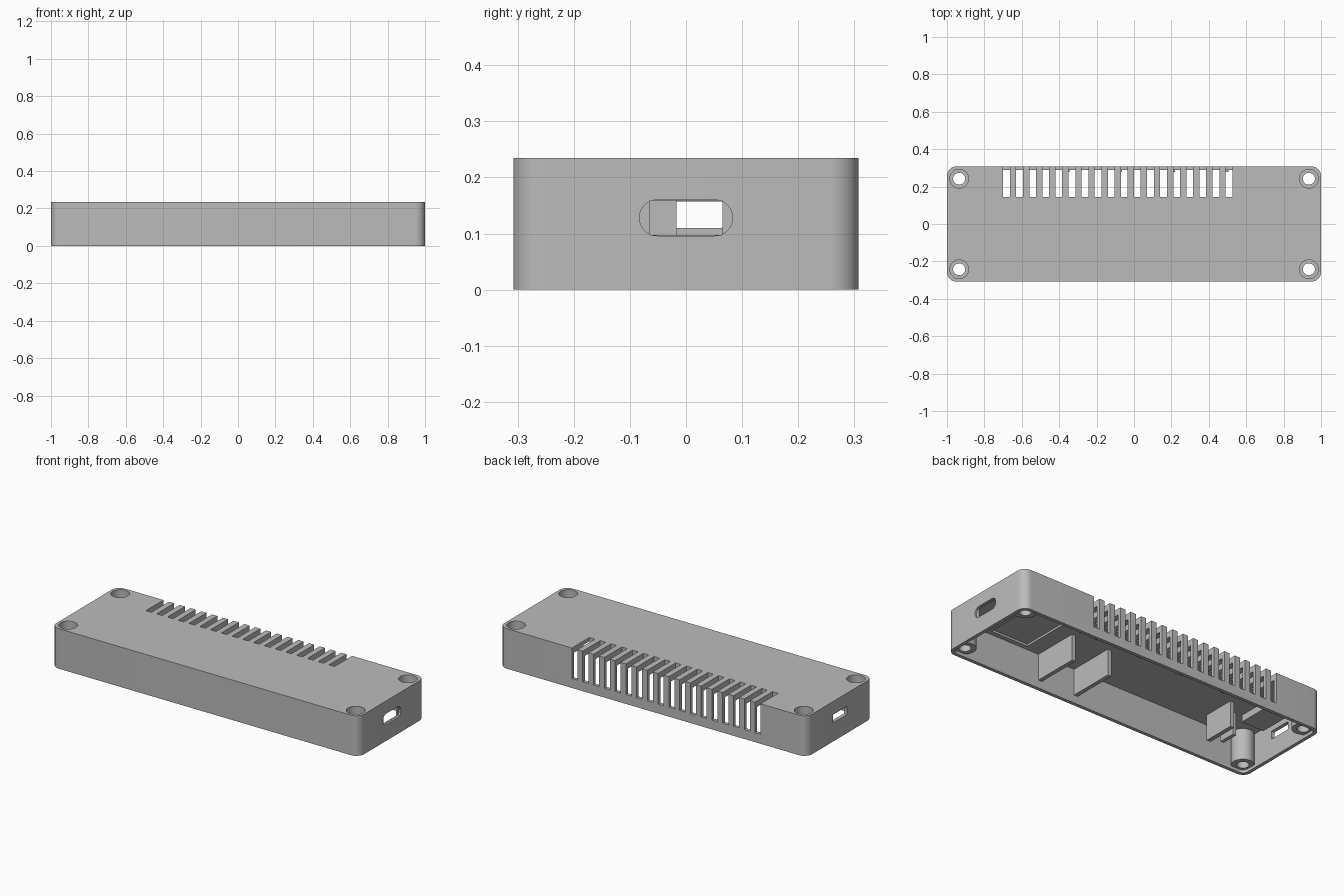
import bpy
import bmesh
from math import sin, cos, pi

cube = bpy.data.objects.get("Cube")
if cube:
    bpy.data.objects.remove(cube, do_unlink=True)

W, D, H = 2.0, 0.615, 0.235      # outer size
WALL, CEILING = 0.02, 0.2        # wall thickness, underside of the top

grey = bpy.data.materials.new("plain grey")
grey.use_nodes = True
grey.diffuse_color = (0.5, 0.5, 0.5, 1)
grey.node_tree.nodes["Principled BSDF"].inputs["Base Color"].default_value = (0.5, 0.5, 0.5, 1)


def rounded(w, h, r, seg=10):
    """Outline of a rounded rectangle centred on the origin."""
    pts = []
    for i, (sx, sy) in enumerate([(1, 1), (-1, 1), (-1, -1), (1, -1)]):
        for k in range(seg + 1):
            a = (i + k / seg) * pi / 2
            pts.append((sx * (w / 2 - r) + r * cos(a), sy * (h / 2 - r) + r * sin(a)))
    return pts


def circle(r, n=40):
    return [(r * cos(2 * pi * k / n), r * sin(2 * pi * k / n)) for k in range(n)]


def prism(bm, pts, lo, hi, place):
    """Extrude an outline from lo to hi; place maps (u, v, w) to a position."""
    bottom = bm.faces.new([bm.verts.new(place(u, v, lo)) for u, v in pts])
    top = [bm.verts.new(place(u, v, hi)) for u, v in pts]
    bm.faces.new(top)
    base = list(bottom.verts)
    for i in range(len(pts)):
        j = (i + 1) % len(pts)
        bm.faces.new((base[i], base[j], top[j], top[i]))


def upright(cx=0, cy=0):
    return lambda u, v, w: (cx + u, cy + v, w)


def sideways(cy, cz):
    return lambda u, v, w: (w, cy + u, cz + v)


def box(bm, x, y, z):
    pts = [(x[0], y[0]), (x[1], y[0]), (x[1], y[1]), (x[0], y[1])]
    prism(bm, pts, z[0], z[1], upright())


def make(name, bm):
    bmesh.ops.recalc_face_normals(bm, faces=bm.faces)
    mesh = bpy.data.meshes.new(name)
    bm.to_mesh(mesh)
    bm.free()
    mesh.materials.append(grey)
    obj = bpy.data.objects.new(name, mesh)
    bpy.context.collection.objects.link(obj)
    return obj


def combine(target, tool, operation):
    mod = target.modifiers.new(operation.lower(), 'BOOLEAN')
    mod.object, mod.operation, mod.solver = tool, operation, 'EXACT'
    mod.use_self = True
    bpy.context.view_layer.objects.active = target
    bpy.ops.object.modifier_apply(modifier=mod.name)
    bpy.data.objects.remove(tool, do_unlink=True)


corners = [(sx * 0.935, sy * 0.242) for sx in (-1, 1) for sy in (-1, 1)]

# Outer cover
bm = bmesh.new()
prism(bm, rounded(W, D, 0.05), 0, H, upright())
cover = make("enclosure_cover", bm)

# Hollow inside, open at the bottom
bm = bmesh.new()
prism(bm, rounded(W - 2 * WALL, D - 2 * WALL, 0.032), -0.1, CEILING, upright())
combine(cover, make("cavity", bm), 'DIFFERENCE')

# Screw posts
bm = bmesh.new()
for cx, cy in corners:
    prism(bm, circle(0.06), 0.018, H - 0.01, upright(cx, cy))
combine(cover, make("screw_posts", bm), 'UNION')

# Inner ribs, board rest and stops
bm = bmesh.new()
up = H - 0.015
for x in (0.39, 0.15):
    box(bm, (x - 0.012, x + 0.012), (-0.3, -0.017), (0.047, up))
box(bm, (-0.69, -0.665), (-0.21, -0.02), (0.05, up))
box(bm, (-0.77, -0.75), (-0.2, -0.1), (0.07, up))
box(bm, (-0.95, -0.805), (-0.095, 0.095), (0.16, up))
for x in (0.49, 0.205, -0.08, -0.36):
    box(bm, (x - 0.015, x + 0.015), (0.278, 0.3), (0.004, 0.02))
combine(cover, make("ribs", bm), 'UNION')

# Counterbored screw holes
for radius, low in ((0.05, 0.12), (0.032, -0.1)):
    bm = bmesh.new()
    for cx, cy in corners:
        prism(bm, circle(radius), low, H + 0.1, upright(cx, cy))
    combine(cover, make("screw_holes", bm), 'DIFFERENCE')

# Vent slots wrapping over the back edge, end openings, ceiling recess
bm = bmesh.new()
for k in range(18):
    x = -0.682 + 0.07 * k
    box(bm, (x - 0.018, x + 0.018), (0.145, 0.4), (0.055, 0.4))
prism(bm, rounded(0.13, 0.047, 0.002, 2), -1.1, -0.96, sideways(0, 0.1335))
box(bm, (0.5, 0.74), (-0.26, 0.2), (0.15, CEILING + 0.012))
combine(cover, make("vents", bm), 'DIFFERENCE')

# Port with a shallow rounded recess around it
for pts, start in ((rounded(0.166, 0.064, 0.0319), 0.99), (rounded(0.13, 0.062, 0.002, 2), 0.95)):
    bm = bmesh.new()
    prism(bm, pts, start, 1.1, sideways(0, 0.128))
    combine(cover, make("port", bm), 'DIFFERENCE')

bpy.ops.object.select_all(action='DESELECT')
cover.select_set(True)
bpy.context.view_layer.objects.active = cover
bpy.ops.object.shade_smooth_by_angle(angle=pi / 6)
